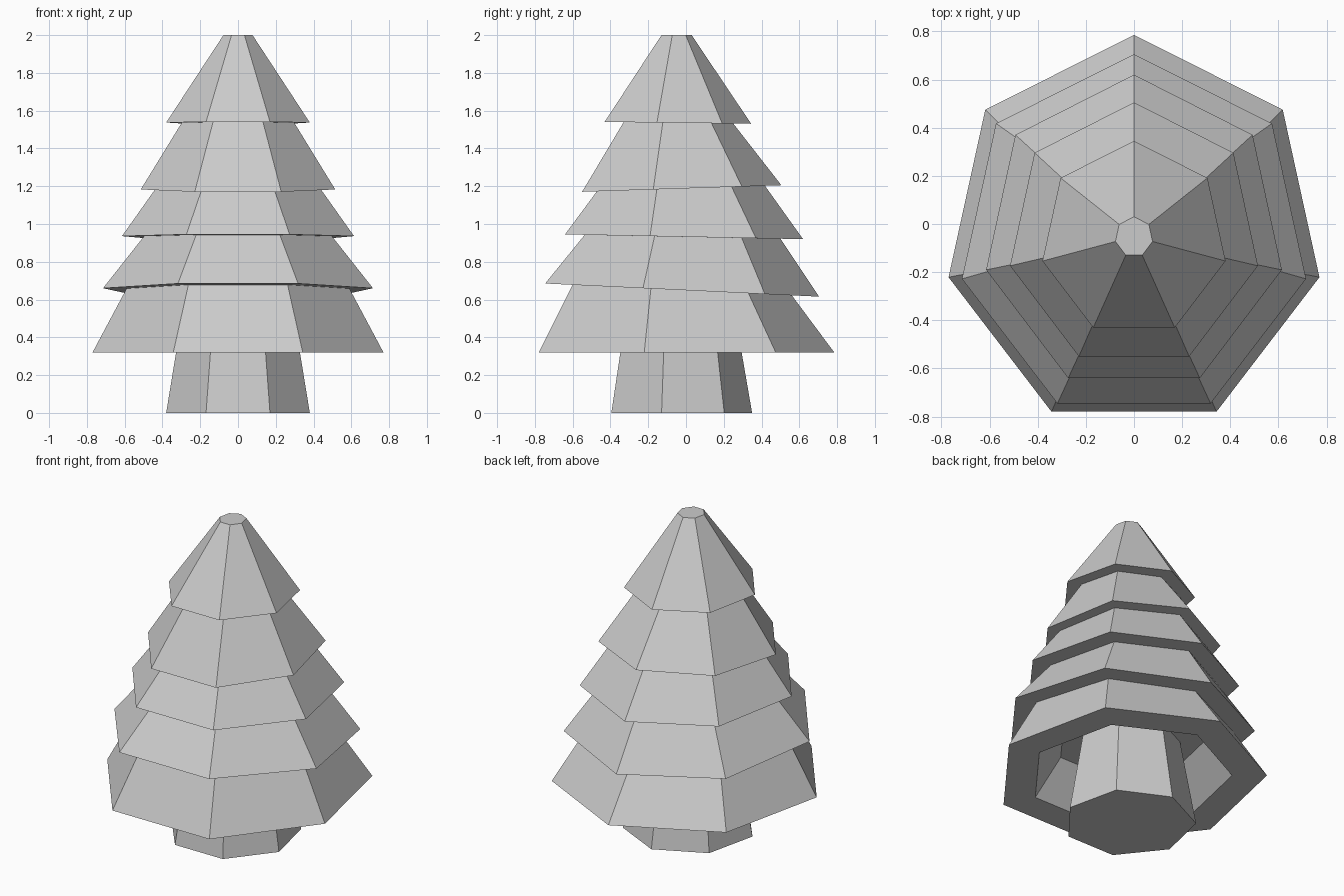
import bpy, bmesh
from math import sin, cos, tau

cube = bpy.data.objects.get("Cube")
if cube:
    bpy.data.objects.remove(cube, do_unlink=True)

SIDES = 7

grey = bpy.data.materials.new("light_grey")
grey.use_nodes = True
grey.diffuse_color = (0.6, 0.6, 0.6, 1)
grey.node_tree.nodes["Principled BSDF"].inputs["Base Color"].default_value = (0.6, 0.6, 0.6, 1)


def ring(bm, rx, ry, cy, z, tilt=0.0):
    """Seven-sided ring with one corner at the back, tilted front to back."""
    verts = []
    for i in range(SIDES):
        a = tau * i / SIDES
        y = ry * cos(a)
        verts.append(bm.verts.new((rx * sin(a), cy + y, z + tilt * y)))
    return verts


def stack(name, rings):
    """Closed solid skinned through a sequence of rings."""
    bm = bmesh.new()
    loops = [ring(bm, *r) for r in rings]
    for a, b in zip(loops, loops[1:]):
        for i in range(SIDES):
            j = (i + 1) % SIDES
            bm.faces.new((a[i], a[j], b[j], b[i]))
    bm.faces.new(loops[0])
    bm.faces.new(loops[-1])
    bmesh.ops.recalc_face_normals(bm, faces=bm.faces)
    mesh = bpy.data.meshes.new(name)
    bm.to_mesh(mesh)
    bm.free()
    mesh.materials.append(grey)
    obj = bpy.data.objects.new(name, mesh)
    bpy.context.collection.objects.link(obj)
    return obj


# Foliage: hollow underside, then tiers joined by tilted overhangs
stack("foliage", [
    (0.43, 0.45, -0.04, 0.55),           # hollow ceiling
    (0.59, 0.615, -0.04, 0.32),          # hollow rim
    (0.79, 0.823, -0.038, 0.32),         # first tier
    (0.605, 0.61, -0.05, 0.652, -0.048),
    (0.733, 0.763, -0.058, 0.652, -0.048),  # second tier
    (0.51, 0.545, -0.045, 0.933, -0.02),
    (0.63, 0.663, -0.043, 0.933, -0.02),    # third tier
    (0.45, 0.468, -0.05, 1.187, 0.033),
    (0.528, 0.555, -0.05, 1.187, 0.033),    # fourth tier
    (0.305, 0.305, -0.055, 1.536, -0.013),
    (0.39, 0.408, -0.063, 1.536, -0.013),   # fifth tier
    (0.079, 0.084, -0.054, 2.0),
])

# Trunk: tapered, reaching the hollow's ceiling
stack("trunk", [
    (0.39, 0.392, -0.042, 0.0),
    (0.296, 0.297, -0.044, 0.56),
])
